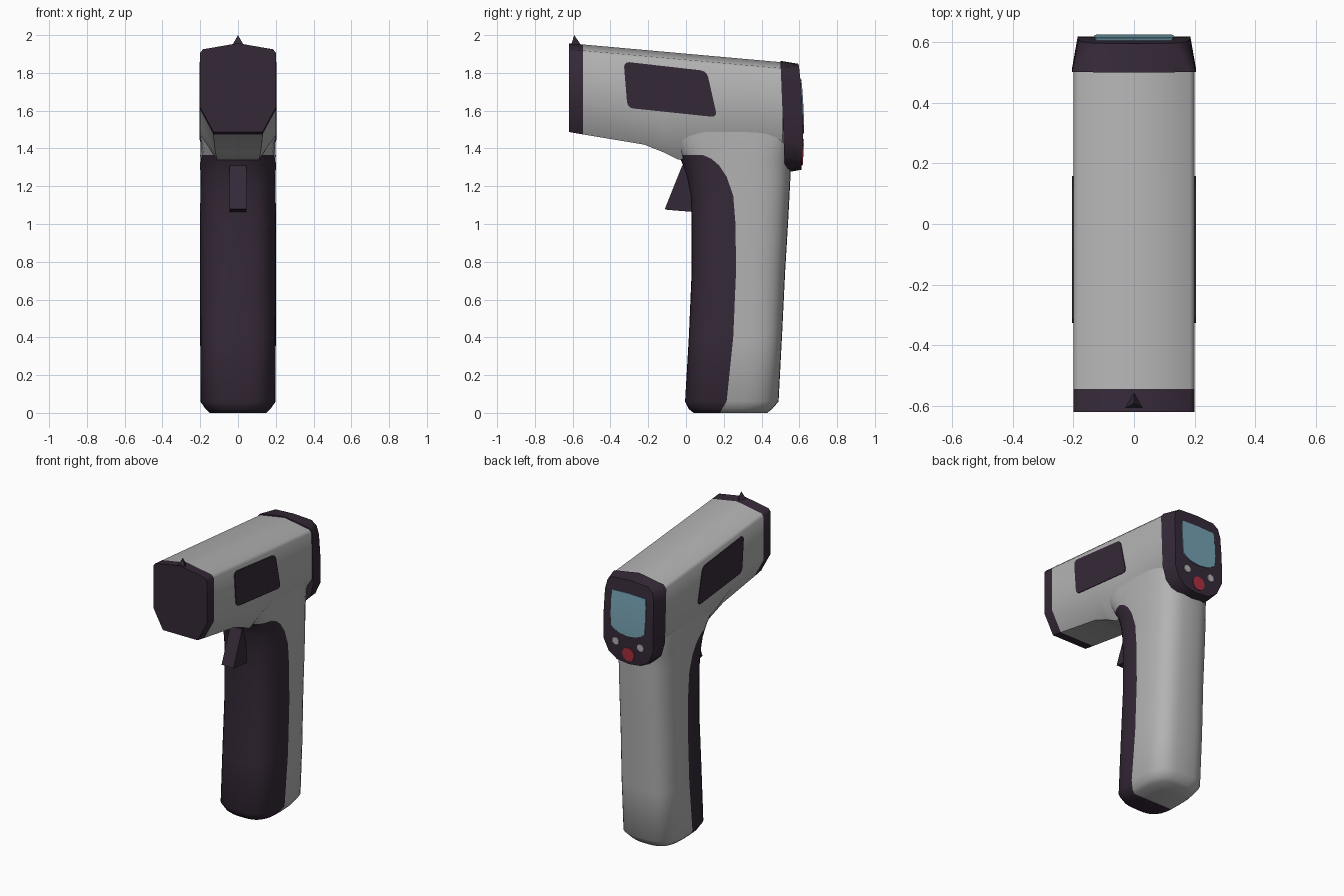
import bpy, bmesh, math

if "Cube" in bpy.data.objects:
    bpy.data.objects.remove(bpy.data.objects["Cube"])


def material(name, rgb):
    m = bpy.data.materials.new(name)
    m.diffuse_color = (*rgb, 1)
    m.use_nodes = True
    m.node_tree.nodes["Principled BSDF"].inputs["Base Color"].default_value = m.diffuse_color
    return m


GREY = material("light grey plastic", (0.45, 0.45, 0.45))
DARK = material("dark plum plastic", (0.036, 0.022, 0.039))
CYAN = material("screen blue", (0.18, 0.36, 0.45))
RED = material("button red", (0.42, 0.03, 0.05))


def finish(name, bm, mats, angle):
    bmesh.ops.recalc_face_normals(bm, faces=bm.faces[:])
    me = bpy.data.meshes.new(name)
    bm.to_mesh(me)
    bm.free()
    for m in mats:
        me.materials.append(m)
    ob = bpy.data.objects.new(name, me)
    bpy.context.collection.objects.link(ob)
    bpy.ops.object.select_all(action='DESELECT')
    bpy.context.view_layer.objects.active = ob
    ob.select_set(True)
    bpy.ops.object.shade_smooth_by_angle(angle=math.radians(angle))
    return ob


def loft(name, rings, mats, rule=lambda k, i: 0, angle=50, cx=0):
    """Loft half sections (x >= 0), mirrored about cx, with strip caps."""
    bm = bmesh.new()
    R = [[bm.verts.new((cx + x, y, z)) for x, y, z in r] for r in rings]
    L = [[bm.verts.new((cx - x, y, z)) for x, y, z in r] for r in rings]
    n = len(rings[0])

    def face(vs, m):
        bm.faces.new(vs).material_index = m
    for k in range(len(rings) - 1):
        for i in range(n - 1):
            for S in (R, L):
                face((S[k][i], S[k][i + 1], S[k + 1][i + 1], S[k + 1][i]), rule(k, i))
        for i in (0, n - 1):
            face((R[k][i], L[k][i], L[k + 1][i], R[k + 1][i]), rule(k, i))
    for k in (0, len(rings) - 1):
        for i in range(n - 1):
            face((R[k][i], R[k][i + 1], L[k][i + 1], L[k][i]), rule(k, i))
    bmesh.ops.remove_doubles(bm, verts=bm.verts[:], dist=1e-5)
    bmesh.ops.dissolve_degenerate(bm, edges=bm.edges[:], dist=1e-5)
    return finish(name, bm, mats, angle)


def prism(name, pts, x0, x1, mat, round_by=0):
    """Side-view outline (y, z) extruded from x0 to x1."""
    bm = bmesh.new()
    bm.faces.new([bm.verts.new((x0, y, z)) for y, z in pts])
    if round_by:
        bmesh.ops.bevel(bm, geom=bm.verts[:], offset=round_by, segments=3,
                        profile=0.5, affect='VERTICES')
    ext = bmesh.ops.extrude_face_region(bm, geom=bm.faces[:])
    for v in ext["geom"]:
        if isinstance(v, bmesh.types.BMVert):
            v.co.x = x1
    return finish(name, bm, [mat], 30)


# Barrel: octagonal sections along y, dark nozzle band at the front
def barrel_section(y, b, w):
    t = 1.957 - 0.1 * (y + 0.62) / 1.12
    return [(0, y, t), (0.185, y, t - 0.032), (0.2, y, t - 0.05),
            (0.2, y, b + 0.13), (w, y, b), (0, y, b)]


barrel = [barrel_section(*s) for s in (
    (-0.62, 1.487, 0.13), (-0.545, 1.474, 0.13), (-0.22, 1.42, 0.125),
    (-0.12, 1.38, 0.12), (-0.04, 1.34, 0.11), (0.1, 1.36, 0.11), (0.51, 1.36, 0.11))]
loft("barrel", barrel, [GREY, DARK], lambda k, i: int(k == 0))

# Grip: rounded sections along z, split at the dark panel's edge
N = 9


def grip_section(z, front, rear, w, n, edge):
    c, h = (front + rear) / 2, (rear - front) / 2
    u = (c - edge) / h
    tb = math.acos(math.copysign(abs(u) ** (n / 2), u))
    ts = [tb * i / N for i in range(N)] + [tb + (math.pi - tb) * i / N for i in range(N + 1)]
    ring = []
    for t in ts:
        co, si = math.cos(t), max(0, math.sin(t))
        si = 0 if si < 1e-9 else si
        ring.append((w * si ** (2 / n), c - h * math.copysign(abs(co) ** (2 / n), co), z))
    return ring


grip = [grip_section(*s) for s in (
    (0, 0.04, 0.43, 0.15, 3, 0.18), (0.02, 0.015, 0.455, 0.172, 3, 0.19),
    (0.06, -0.005, 0.49, 0.199, 3.2, 0.215), (0.4, 0.015, 0.508, 0.2, 3.2, 0.25),
    (0.75, 0.03, 0.525, 0.2, 3, 0.265), (1.0, 0.03, 0.54, 0.2, 3, 0.262),
    (1.15, 0.025, 0.548, 0.2, 3, 0.25), (1.25, 0.005, 0.553, 0.2, 3, 0.215),
    (1.31, -0.015, 0.556, 0.2, 3, 0.175), (1.345, -0.03, 0.557, 0.2, 3.2, 0.135),
    (1.365, -0.04, 0.557, 0.2, 3.3, 0.09), (1.45, -0.1, 0.555, 0.199, 4, 0.09),
    (1.6, -0.2, 0.54, 0.198, 4, 0.05))]
loft("grip", grip, [GREY, DARK], lambda k, i: int(k < 10 and i < N))


# Rear head with a gently curved back face
def back(z):
    return 0.62 - 0.2 * (z - 1.5) ** 2


head_front = [(0, 1.864), (0.185, 1.833), (0.204, 1.81), (0.204, 1.75), (0.204, 1.6),
              (0.204, 1.45), (0.18, 1.36), (0.11, 1.29), (0, 1.272)]
head_back = [(0, 1.848), (0.135, 1.84), (0.17, 1.81), (0.183, 1.75), (0.186, 1.6),
             (0.186, 1.42), (0.15, 1.34), (0.09, 1.298), (0, 1.287)]
loft("rear_head", [[(x, 0.5 + 0.04 * (1.864 - z), z) for x, z in head_front],
                   [(x, back(z), z) for x, z in head_back]], [DARK], angle=45)


# Screen and buttons as thin plates following the back face
def back_plate(name, outline, mat, cx=0):
    loft(name, [[(x, back(z) + d, z) for x, z in outline] for d in (-0.003, 0.005)],
         [mat], angle=30, cx=cx)


def half_disc(r, z):
    return [(r * math.sin(math.pi * i / 10) if 0 < i < 10 else 0,
             z + r * math.cos(math.pi * i / 10)) for i in range(11)]


back_plate("screen", [(0, 1.765), (0.125, 1.76), (0.13, 1.7), (0.13, 1.6), (0.125, 1.525),
                      (0.1, 1.505), (0.06, 1.488), (0, 1.48)], CYAN)
back_plate("main_button", half_disc(0.045, 1.355), RED)
for side, label in ((-1, "left"), (1, "right")):
    back_plate(label + "_button", half_disc(0.024, 1.425), GREY, side * 0.093)
    # Dark side panels
    prism(label + "_side_panel", [(-0.33, 1.86), (0.11, 1.81), (0.165, 1.565), (-0.31, 1.615)],
          side * 0.199, side * 0.205, DARK, 0.03)

# Trigger
prism("trigger", [(-0.02, 1.31), (-0.112, 1.08), (-0.1, 1.075), (0.05, 1.063), (0.05, 1.31)],
      -0.045, 0.045, DARK)

# Front sight: small three-sided spike
bm = bmesh.new()
base = [bm.verts.new(p) for p in ((-0.034, -0.61, 1.94), (0.034, -0.61, 1.94), (0, -0.55, 1.94))]
tip = bm.verts.new((0, -0.592, 2.0))
bm.faces.new(base)
for i in range(3):
    bm.faces.new((base[i], base[(i + 1) % 3], tip))
finish("front_sight", bm, [DARK], 20)
